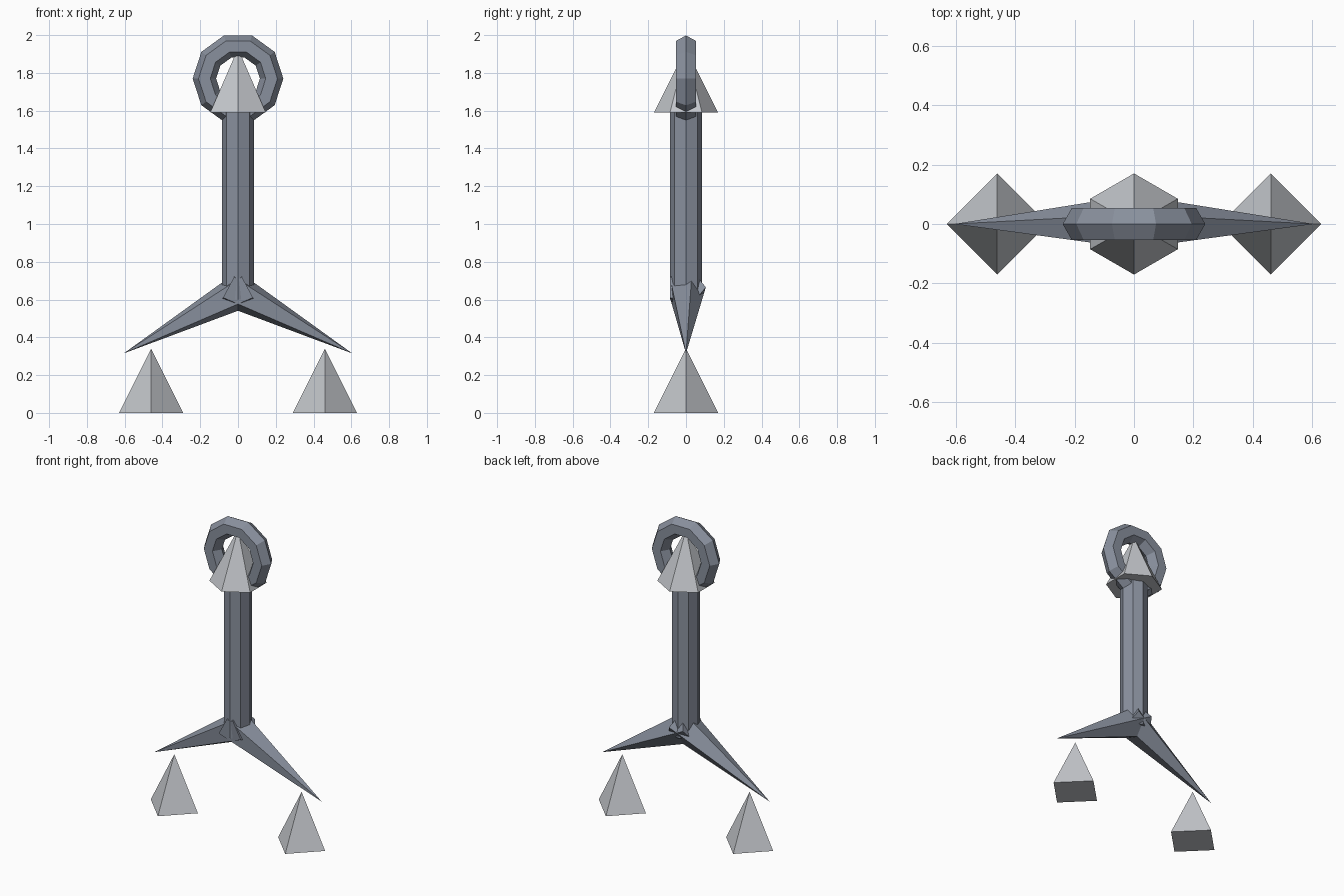
import bpy
from math import pi, atan2, hypot

if "Cube" in bpy.data.objects:
    bpy.data.objects.remove(bpy.data.objects["Cube"])


def material(name, rgb):
    mat = bpy.data.materials.new(name)
    mat.diffuse_color = (*rgb, 1)
    mat.use_nodes = True
    mat.node_tree.nodes["Principled BSDF"].inputs["Base Color"].default_value = mat.diffuse_color
    return mat


STEEL = material("blue_grey_steel", (0.25, 0.28, 0.34))
PALE = material("pale_grey", (0.55, 0.57, 0.60))


def finish(name, mat):
    obj = bpy.context.object
    obj.name = name
    obj.data.materials.append(mat)
    return obj


def cone(name, sides, r1, r2, height, centre, mat, tilt=0):
    # Local y stays along world y, so the first corner points to the back
    bpy.ops.mesh.primitive_cone_add(vertices=sides, radius1=r1, radius2=r2, depth=height,
                                    location=centre, rotation=(0, tilt, 0))
    return finish(name, mat)


# Octagonal shank
cone("shank", 8, 0.085, 0.085, 1.0, (0, 0, 1.1), STEEL)

# Ten-sided ring with a hexagonal section, standing upright
bpy.ops.mesh.primitive_torus_add(major_segments=10, minor_segments=6, major_radius=0.178,
                                 minor_radius=0.062, location=(0, 0, 1.77),
                                 rotation=(pi / 2, 0, 0))
finish("top_ring", STEEL)

# Six-sided spike inside the ring
cone("top_spike", 6, 0.17, 0, 0.34, (0, 0, 1.76), PALE)

for side, s in (("left", -1), ("right", 1)):
    # Five-sided arm: its base crosses the shank, its tip points out and down
    x0, z0, x1, z1 = -0.05 * s, 0.665, 0.605 * s, 0.315
    cone(side + "_arm", 5, 0.105, 0, hypot(x1 - x0, z1 - z0),
         ((x0 + x1) / 2, 0, (z0 + z1) / 2), STEEL, atan2(x1 - x0, z1 - z0))
    # Four-sided spike standing on the floor under the arm
    cone(side + "_floor_spike", 4, 0.17, 0, 0.34, (0.46 * s, 0, 0.17), PALE)
